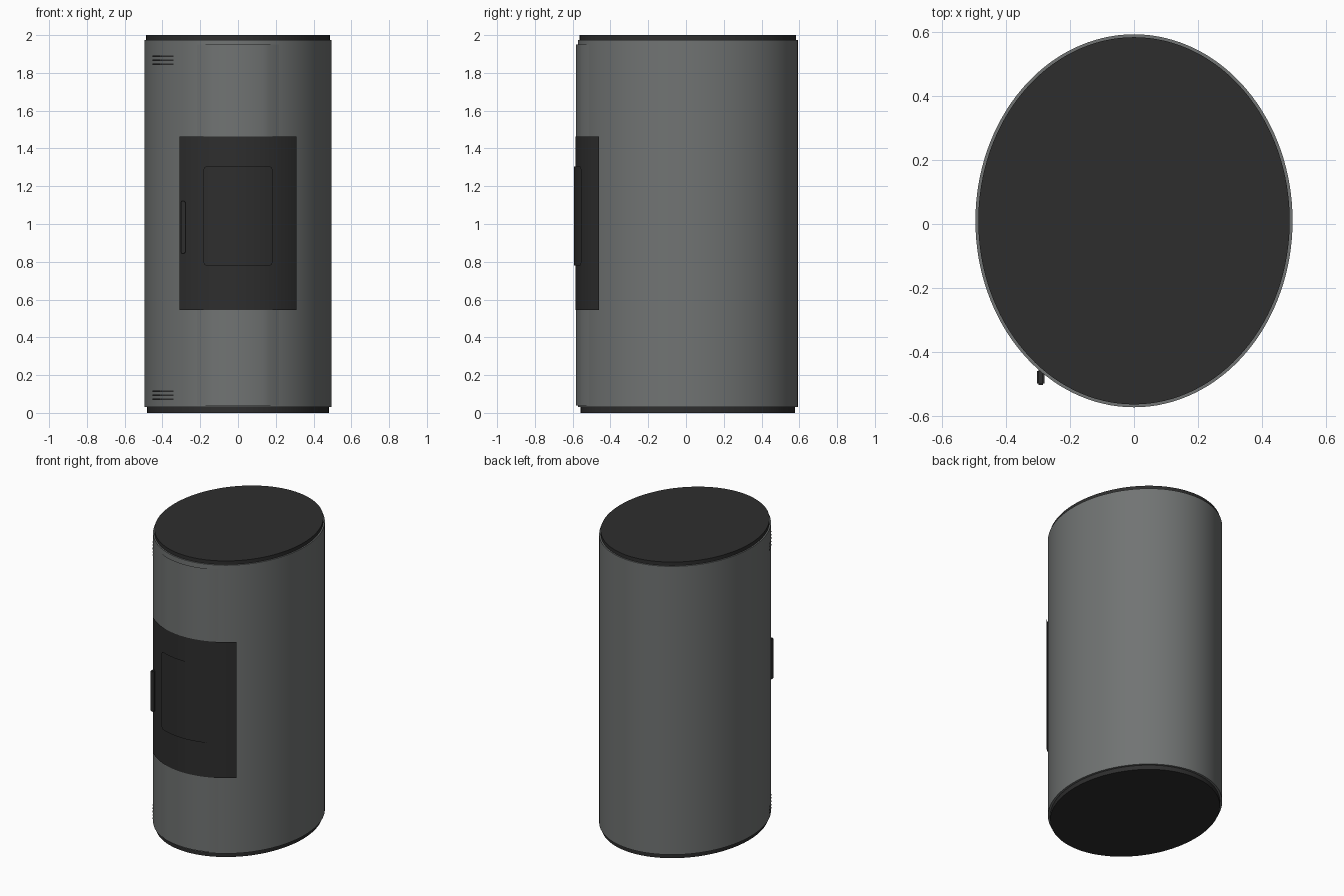
import bpy, bmesh, math

if "Cube" in bpy.data.objects:
    bpy.data.objects.remove(bpy.data.objects["Cube"])

A, B, CY = 0.495, 0.582, 0.01   # half width, half depth and centre of the oval body


def material(name, rgb):
    m = bpy.data.materials.new(name)
    m.diffuse_color = (*rgb, 1)
    m.use_nodes = True
    m.node_tree.nodes["Principled BSDF"].inputs["Base Color"].default_value = m.diffuse_color
    return m


GREY = material("grey_steel", (0.165, 0.174, 0.172))
BLACK = material("black_iron", (0.027, 0.027, 0.027))


def finish(name, bm, mat, smooth=True):
    me = bpy.data.meshes.new(name)
    bm.to_mesh(me)
    bm.free()
    me.materials.append(mat)
    ob = bpy.data.objects.new(name, me)
    bpy.context.collection.objects.link(ob)
    if smooth:
        bpy.ops.object.select_all(action='DESELECT')
        ob.select_set(True)
        bpy.context.view_layer.objects.active = ob
        bpy.ops.object.shade_smooth_by_angle(angle=math.radians(35))
    return ob


def oval(name, inset, z0, z1, mat):
    """Upright elliptical drum."""
    bm = bmesh.new()
    bmesh.ops.create_cone(bm, cap_ends=True, segments=128,
                          radius1=1, radius2=1, depth=1)
    for v in bm.verts:
        v.co = (v.co.x * (A - inset), CY + v.co.y * (B - inset),
                z0 if v.co.z < 0 else z1)
    finish(name, bm, mat)


def sheet(name, x0, x1, z0, z1, off, mat, radius=0.0, taper=False, n=40):
    """Thin skin wrapped around the front of the oval, with optional round corners."""
    bm = bmesh.new()
    t0, t1 = (math.asin(x / (A + off)) for x in (x0, x1))
    cols = []
    for i in range(n + 1):
        f = i / n
        t = t0 + (t1 - t0) * f
        o = off * min(1, 6 * min(f, 1 - f)) + 0.001 if taper else off
        x, y = (A + o) * math.sin(t), CY - (B + o) * math.cos(t)
        d = min(radius, x - x0, x1 - x)
        cut = radius - math.sqrt(max(0, radius ** 2 - (radius - d) ** 2))
        cols.append((bm.verts.new((x, y, z0 + cut)), bm.verts.new((x, y, z1 - cut))))
    for (a, b), (c, d) in zip(cols, cols[1:]):
        bm.faces.new((a, c, d, b))
    finish(name, bm, mat)


# Drum body with recessed plinth and lid
oval("plinth", 0.014, 0.0, 0.035, BLACK)
oval("body", 0.0, 0.03, 1.975, GREY)
oval("lid", 0.009, 1.97, 2.0, BLACK)

# Front skin, door and window
sheet("front_panel", -0.22, 0.22, 0.04, 1.95, 0.009, GREY, taper=True)
sheet("door", -0.31, 0.31, 0.545, 1.463, 0.013, BLACK)
sheet("window", -0.185, 0.185, 0.78, 1.305, 0.021, BLACK, radius=0.02)

# Vent slots at the upper and lower left
for label, zc in (("upper", 1.868), ("lower", 0.093)):
    for k in (-1, 0, 1):
        z = zc + k * 0.021
        sheet(f"{label}_vent_{k + 2}", -0.452, -0.342, z - 0.004, z + 0.004,
              0.004, BLACK, n=12)

# Door handle
bm = bmesh.new()
bmesh.ops.create_cube(bm, size=1)
for v in bm.verts:
    v.co = (-0.291 + v.co.x * 0.024, -0.478 + v.co.y * 0.05, 0.983 + v.co.z * 0.276)
bmesh.ops.bevel(bm, geom=bm.edges[:], offset=0.005, segments=2, affect='EDGES')
finish("handle", bm, BLACK)
